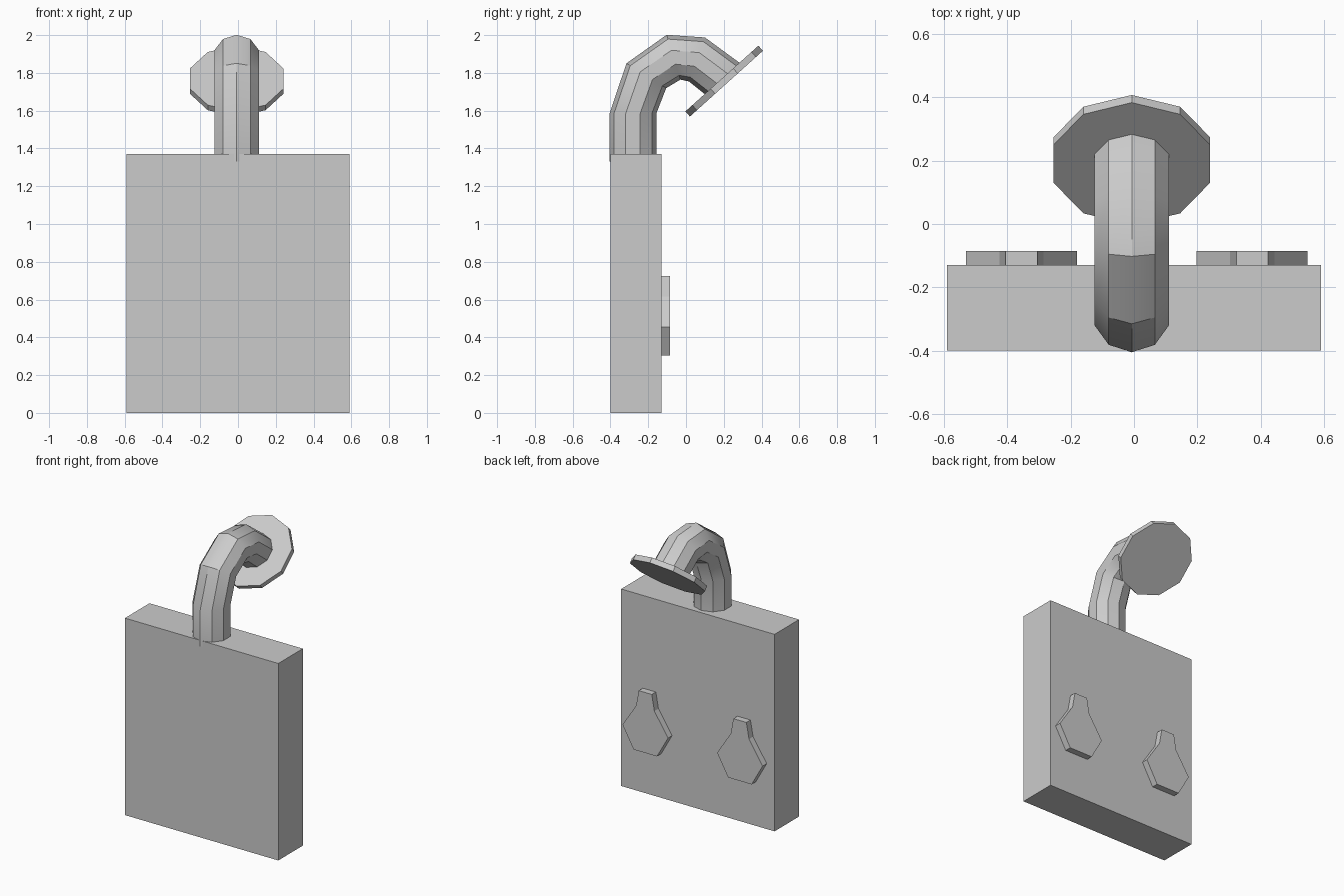
import bpy, bmesh
from math import sin, cos, pi, radians
from mathutils import Vector

if "Cube" in bpy.data.objects:
    bpy.data.objects.remove(bpy.data.objects["Cube"])

CX = -0.007   # slight sideways offset of the pipe
SIDES = 10


def finish(name, bm):
    bmesh.ops.recalc_face_normals(bm, faces=bm.faces[:])
    me = bpy.data.meshes.new(name)
    bm.to_mesh(me)
    bm.free()
    ob = bpy.data.objects.new(name, me)
    bpy.context.collection.objects.link(ob)
    return ob


def loft(name, loops):
    """Skin a list of equal-length point loops and cap both ends."""
    bm = bmesh.new()
    rings = [[bm.verts.new(p) for p in loop] for loop in loops]
    n = len(rings[0])
    for a, b in zip(rings, rings[1:]):
        for i in range(n):
            j = (i + 1) % n
            bm.faces.new((a[i], a[j], b[j], b[i]))
    bm.faces.new(rings[0])
    bm.faces.new(rings[-1])
    return finish(name, bm)


def ring(y, z, tilt, r):
    """Ten-sided ring whose axis leans from +z towards +y by tilt degrees."""
    t = radians(tilt)
    out = Vector((0, -cos(t), sin(t)))
    side = Vector((1, 0, 0))
    c = Vector((CX, y, z))
    return [c + r * (cos(2 * pi * i / SIDES) * out + sin(2 * pi * i / SIDES) * side)
            for i in range(SIDES)]


# Upright slab body
bm = bmesh.new()
bmesh.ops.create_cube(bm, size=1)
for v in bm.verts:
    v.co = Vector((v.co.x * 1.18, v.co.y * 0.27 - 0.265, v.co.z * 1.37 + 0.685))
finish("body_panel", bm)

# Bent pipe: y, z, tilt of each ring
path = [(-0.281, 1.33, 0), (-0.281, 1.585, 0), (-0.21, 1.785, 32),
        (-0.066, 1.883, 73), (0.058, 1.871, 110), (0.192, 1.77, 138)]
pipe = loft("bent_pipe", [ring(y, z, t, 0.124) for y, z, t in path])
bpy.context.view_layer.objects.active = pipe
pipe.select_set(True)
bpy.ops.object.shade_smooth_by_angle(angle=radians(34))
pipe.select_set(False)

# Tilted disc on the pipe end
loft("shower_disc", [ring(0.19, 1.77, 138, 0.26), ring(0.214, 1.743, 138, 0.26)])

# Two flat tap handles on the back: half width, height
half = [(0.05, 0.725), (0.07, 0.615), (0.175, 0.455), (0.09, 0.305)]
outline = half + [(-x, z) for x, z in reversed(half)]
for name, cx in (("left_tap", -0.355), ("right_tap", 0.373)):
    loft(name, [[(cx + x, y, z) for x, z in outline] for y in (-0.13, -0.085)])
